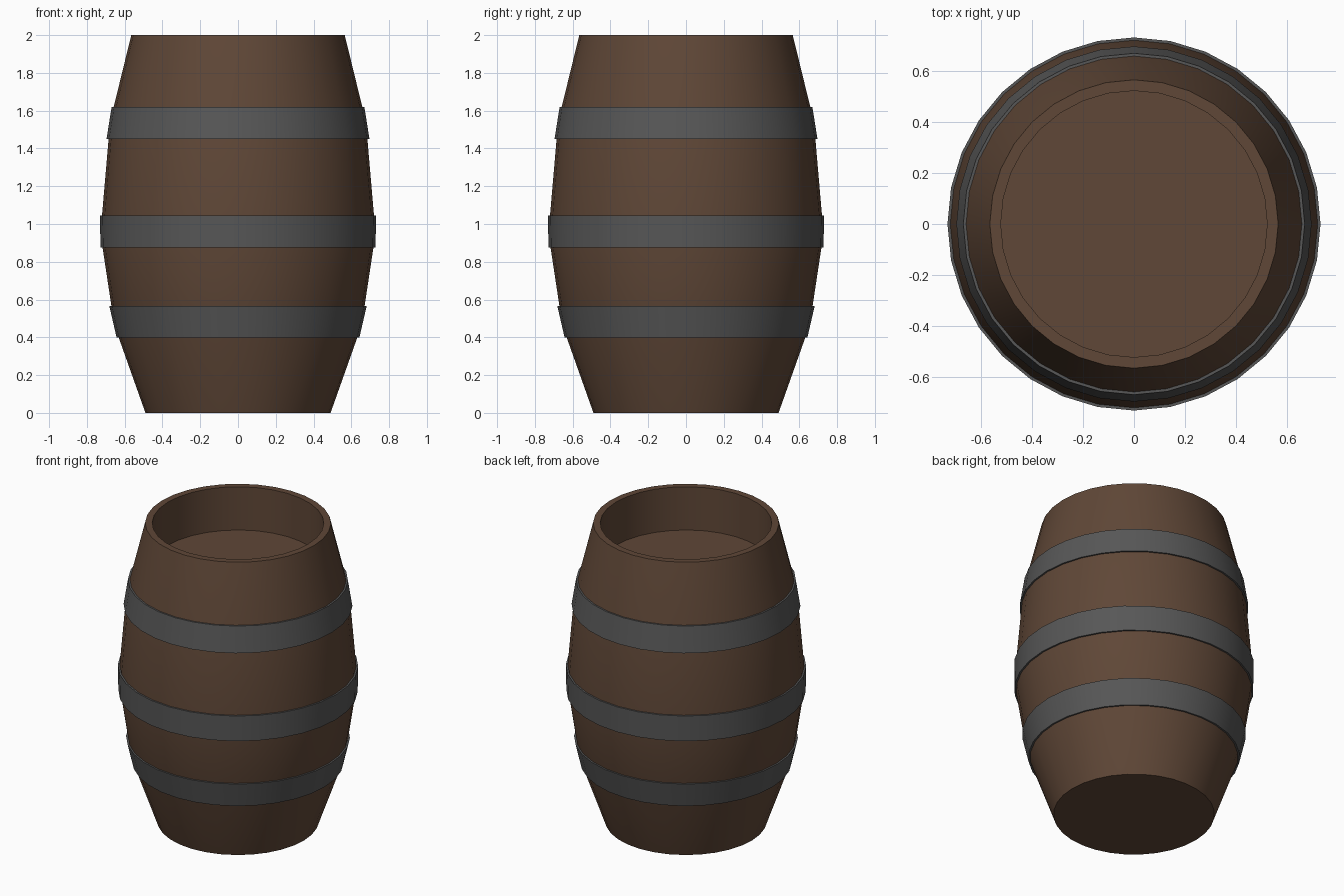
import bpy, bmesh
from math import cos, sin, pi, radians

if "Cube" in bpy.data.objects:
    bpy.data.objects.remove(bpy.data.objects["Cube"])

SIDES = 32


def material(name, rgb):
    m = bpy.data.materials.new(name)
    m.diffuse_color = (*rgb, 1)
    m.use_nodes = True
    m.node_tree.nodes["Principled BSDF"].inputs["Base Color"].default_value = m.diffuse_color
    return m


def lathe(name, profile, mat, closed=False):
    """Revolve (radius, z) points about z; open profiles get capped ends."""
    bm = bmesh.new()
    rings = [[bm.verts.new((r * cos(2 * pi * i / SIDES), r * sin(2 * pi * i / SIDES), z))
              for i in range(SIDES)] for r, z in profile]
    pairs = list(zip(rings, rings[1:]))
    if closed:
        pairs.append((rings[-1], rings[0]))
    else:
        bm.faces.new(rings[0][::-1])
        bm.faces.new(rings[-1])
    for a, b in pairs:
        for i in range(SIDES):
            j = (i + 1) % SIDES
            bm.faces.new((a[i], a[j], b[j], b[i]))
    bmesh.ops.recalc_face_normals(bm, faces=bm.faces)
    mesh = bpy.data.meshes.new(name)
    bm.to_mesh(mesh)
    bm.free()
    mesh.materials.append(mat)
    ob = bpy.data.objects.new(name, mesh)
    bpy.context.collection.objects.link(ob)
    bpy.ops.object.select_all(action='DESELECT')
    ob.select_set(True)
    bpy.context.view_layer.objects.active = ob
    bpy.ops.object.shade_smooth_by_angle(angle=radians(30))
    return ob


wood = material("wood", (0.115, 0.063, 0.038))
iron = material("iron", (0.095, 0.095, 0.095))

# Barrel body: bulging wall, rim, and recessed lid
wall = [(0.49, 0), (0.632, 0.40), (0.67, 0.565), (0.717, 0.875),
        (0.72, 1.045), (0.685, 1.45), (0.658, 1.62), (0.565, 2.0)]
lathe("barrel_body", wall + [(0.522, 2.0), (0.522, 1.71)], wood)


# Hoops: thin rings following the wall between two profile points
def hoop(name, low, high, thick=0.011):
    (r0, z0), (r1, z1) = low, high
    lathe(name, [(r0 - 0.01, z0), (r0 + thick, z0), (r1 + thick, z1), (r1 - 0.01, z1)],
          iron, closed=True)


hoop("lower_hoop", wall[1], wall[2])
hoop("middle_hoop", wall[3], wall[4])
hoop("upper_hoop", wall[5], wall[6])
